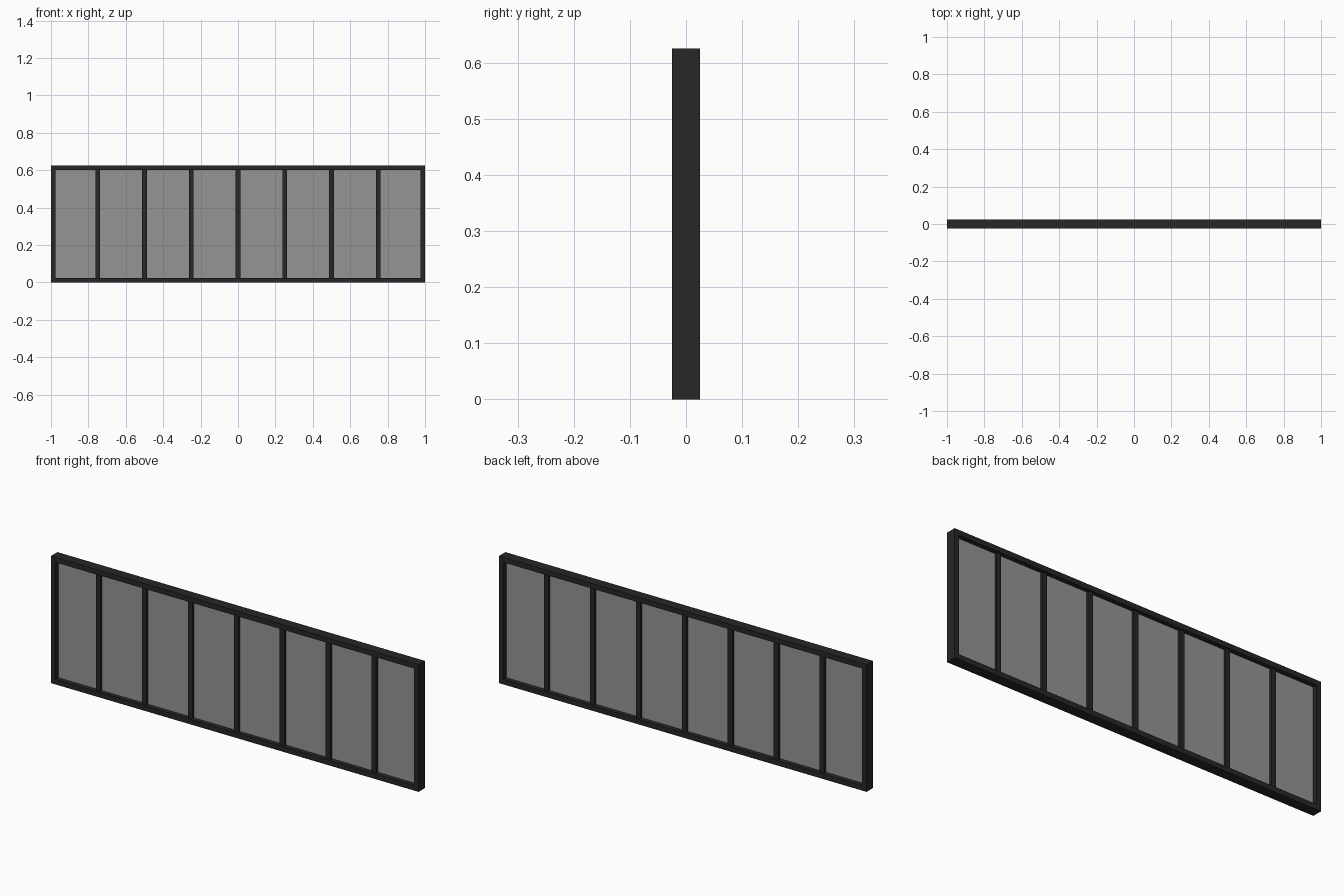
import bpy

if "Cube" in bpy.data.objects:
    bpy.data.objects.remove(bpy.data.objects["Cube"])

W, H, D, T = 2.0, 0.625, 0.05, 0.025   # width, height, frame depth, bar width
BAYS = 8


def material(name, color):
    m = bpy.data.materials.new(name)
    m.diffuse_color = color
    m.use_nodes = True
    m.node_tree.nodes["Principled BSDF"].inputs["Base Color"].default_value = m.diffuse_color
    return m


dark = material("dark_metal", (0.02, 0.02, 0.02, 1))
clear = material("tinted_glass", (0.3, 0.3, 0.3, 0.4))


def box(name, x0, x1, z0, z1, depth, mat):
    bpy.ops.mesh.primitive_cube_add(size=1, location=((x0 + x1) / 2, 0, (z0 + z1) / 2))
    o = bpy.context.object
    o.name = name
    o.scale = (x1 - x0, depth, z1 - z0)
    bpy.ops.object.transform_apply(location=False, rotation=False, scale=True)
    o.data.materials.append(mat)
    return o


# outer frame: rails run full width, end posts fit between them
box("bottom_rail", -W / 2, W / 2, 0, T, D, dark)
box("top_rail", -W / 2, W / 2, H - T, H, D, dark)
box("left_post", -W / 2, -W / 2 + T, T, H - T, D, dark)
box("right_post", W / 2 - T, W / 2, T, H - T, D, dark)

# slimmer dividing bars
pitch = W / BAYS
for i in range(1, BAYS):
    x = -W / 2 + i * pitch
    box(f"mullion_{i}", x - T / 2, x + T / 2, T, H - T, 0.03, dark)

# glass panes between the bars
for i in range(BAYS):
    x0 = -W / 2 + i * pitch + (T if i == 0 else T / 2)
    x1 = -W / 2 + (i + 1) * pitch - (T if i == BAYS - 1 else T / 2)
    box(f"glass_pane_{i + 1}", x0, x1, T, H - T, 0.006, clear)
